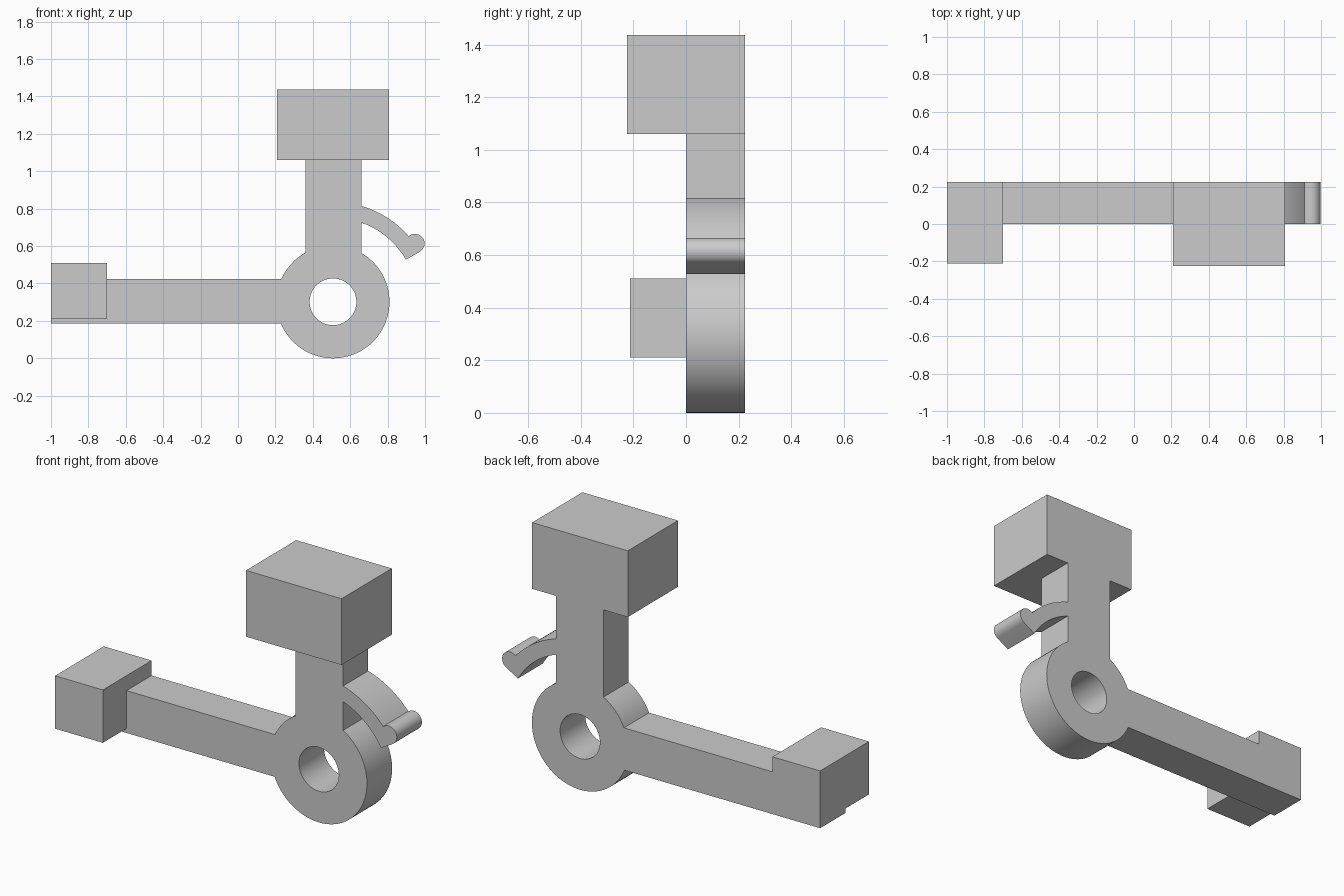
import bpy, bmesh
from math import sin, cos, asin, acos, radians, degrees

if "Cube" in bpy.data.objects:
    bpy.data.objects.remove(bpy.data.objects["Cube"])

CX, CZ = 0.508, 0.302           # ring centre
R_RING, R_HOLE = 0.302, 0.125
D = 0.225                       # depth of the flat body, y from 0 to D


def arc(r, a0, a1, n, cx=CX, cz=CZ):
    """Points on a circle from angle a0 to a1 (degrees)."""
    return [(cx + r * cos(radians(a0 + (a1 - a0) * i / n)),
             cz + r * sin(radians(a0 + (a1 - a0) * i / n))) for i in range(n + 1)]


def extrude(name, loops, depth, location, rotation):
    """Filled outline (with optional holes) extruded symmetrically into a clean mesh."""
    cu = bpy.data.curves.new(name, 'CURVE')
    cu.dimensions, cu.fill_mode, cu.extrude = '2D', 'BOTH', depth / 2
    for pts in loops:
        sp = cu.splines.new('POLY')
        sp.points.add(len(pts) - 1)
        for p, (x, y) in zip(sp.points, pts):
            p.co = (x, y, 0, 1)
        sp.use_cyclic_u = True
    ob = bpy.data.objects.new(name, cu)
    ob.location = location
    ob.rotation_euler = [radians(a) for a in rotation]
    bpy.context.collection.objects.link(ob)
    bpy.ops.object.select_all(action='DESELECT')
    ob.select_set(True)
    bpy.context.view_layer.objects.active = ob
    bpy.ops.object.convert(target='MESH')
    ob = bpy.context.object
    bm = bmesh.new()
    bm.from_mesh(ob.data)
    bmesh.ops.remove_doubles(bm, verts=bm.verts, dist=1e-5)
    bmesh.ops.dissolve_limit(bm, angle_limit=0.001, verts=bm.verts, edges=bm.edges)
    bmesh.ops.recalc_face_normals(bm, faces=bm.faces)
    bm.to_mesh(ob.data)
    bm.free()
    bpy.ops.object.shade_smooth_by_angle(angle=radians(30))
    return ob


# Body: ring, two arms and the curved finger with a rounded tip
LEFT, RIGHT = 0.36, 0.66        # upright arm sides
LOW, HIGH = 0.185, 0.425        # long arm bottom and top
F_IN, F_OUT = 0.45, 0.535       # finger radii, concentric with the ring
TIP_R, TIP_D = 0.051, 0.538
tip_a = 30 + degrees(asin(TIP_R / TIP_D))
tip = arc(TIP_D, tip_a, tip_a, 1)[0]


def x_angle(x, r):
    return degrees(acos((x - CX) / r))


def z_angle(z, r):
    return 180 - degrees(asin((z - CZ) / r))


outline = [(-0.7, HIGH), (-0.7, LOW)]
outline += arc(R_RING, z_angle(LOW, R_RING), 360 + x_angle(RIGHT, R_RING), 56)
outline += arc(F_IN, x_angle(RIGHT, F_IN), 30, 16)
outline += arc(TIP_R, -60, 126, 20, *tip)
outline += arc(F_OUT, tip_a + 5.6, x_angle(RIGHT, F_OUT), 14)
outline += [(RIGHT, 1.06), (LEFT, 1.06)]
outline += arc(R_RING, x_angle(LEFT, R_RING), z_angle(HIGH, R_RING), 8)
hole = arc(R_HOLE, 0, 354.375, 63)
extrude("lever_body", [outline, hole], D, (0, D / 2, 0), (90, 0, 0))

# Block on the end of the long arm, with the arm's lip below its back half
end_profile = [(-0.212, 0.21), (0, 0.21), (0, LOW), (D, LOW), (D, 0.51), (-0.212, 0.51)]
extrude("end_block", [end_profile], 0.3, (-0.85, 0, 0), (90, 0, 90))

# Block on top of the upright arm
top_profile = [(-D, 1.06), (D, 1.06), (D, 1.436), (-D, 1.436)]
extrude("top_block", [top_profile], 0.6, (0.508, 0, 0), (90, 0, 90))
